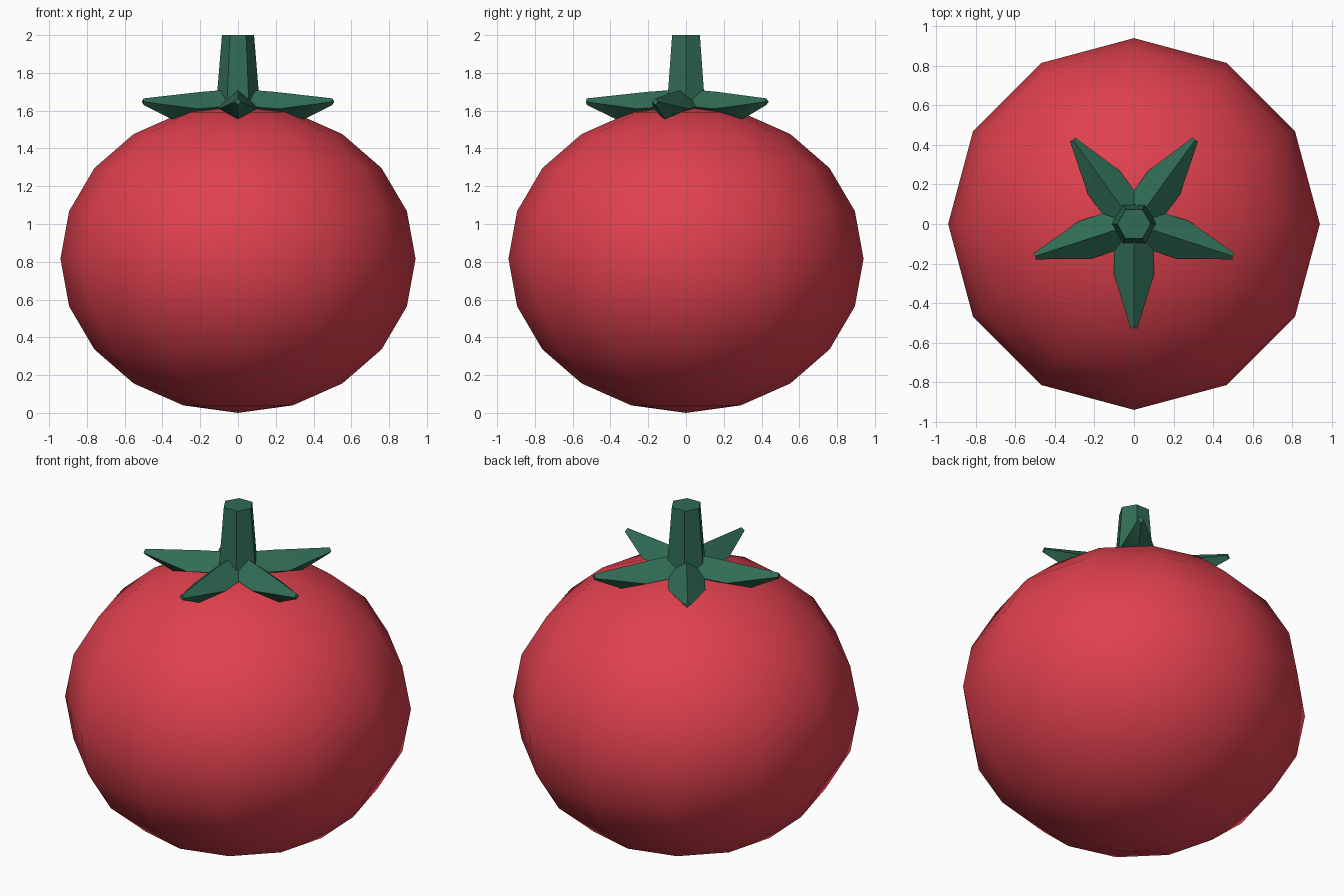
import bpy, bmesh, math
from mathutils import Matrix

cube = bpy.data.objects.get("Cube")
if cube:
    bpy.data.objects.remove(cube, do_unlink=True)


def material(name, rgb):
    mat = bpy.data.materials.new(name)
    mat.use_nodes = True
    mat.diffuse_color = (*rgb, 1)
    mat.node_tree.nodes["Principled BSDF"].inputs["Base Color"].default_value = (*rgb, 1)
    return mat


def finish(name, bm, mat, angle):
    bmesh.ops.recalc_face_normals(bm, faces=bm.faces)
    mesh = bpy.data.meshes.new(name)
    bm.to_mesh(mesh)
    bm.free()
    mesh.materials.append(mat)
    obj = bpy.data.objects.new(name, mesh)
    bpy.context.collection.objects.link(obj)
    bpy.ops.object.select_all(action="DESELECT")
    obj.select_set(True)
    bpy.context.view_layer.objects.active = obj
    bpy.ops.object.shade_smooth_by_angle(angle=math.radians(angle))
    return obj


red = material("tomato red", (0.74, 0.052, 0.076))
green = material("leaf green", (0.03, 0.15, 0.09))

# Fruit: a squashed low-poly sphere
bm = bmesh.new()
bmesh.ops.create_uvsphere(bm, u_segments=12, v_segments=10, radius=0.94)
bmesh.ops.scale(bm, vec=(1, 1, 0.868), verts=bm.verts)
bmesh.ops.translate(bm, vec=(0, 0, 0.816), verts=bm.verts)
finish("fruit", bm, red, 60)

# Stem: a tapered hexagonal post
bm = bmesh.new()
bmesh.ops.create_cone(bm, cap_ends=True, segments=6, radius1=0.118, radius2=0.085,
                      depth=0.4, matrix=Matrix.Translation((0, 0, 1.8)))
if max(abs(v.co.x) for v in bm.verts) < 0.11:
    bmesh.ops.rotate(bm, verts=bm.verts, matrix=Matrix.Rotation(math.pi / 6, 3, "Z"))
finish("stem", bm, green, 30)

# Leaf sections: half width, then (distance, height) of ridge, sides and keel
SECTIONS = [
    (0.1, (0, 1.715), (0, 1.63), (0, 1.56)),
    (0.1, (0.2, 1.7), (0.26, 1.61), (0.37, 1.555)),
    (0.016, (0.525, 1.665), (0.53, 1.647), (0.525, 1.63)),
]


def leaf(name, turn):
    bm = bmesh.new()
    rings = []
    for w, ridge, side, keel in SECTIONS:
        points = [(0, *ridge), (w, *side), (0, *keel), (-w, *side)]
        rings.append([bm.verts.new((x, -r, z)) for x, r, z in points])
    for a, b in zip(rings, rings[1:]):
        for i in range(4):
            j = (i + 1) % 4
            bm.faces.new((a[i], a[j], b[j], b[i]))
    bm.faces.new(rings[0])
    bm.faces.new(rings[-1])
    bmesh.ops.rotate(bm, verts=bm.verts, matrix=Matrix.Rotation(turn, 3, "Z"))
    finish(name, bm, green, 30)


# Crown of five leaves, one pointing forward
for k in range(5):
    leaf(f"leaf_{k + 1}", k * math.tau / 5)
